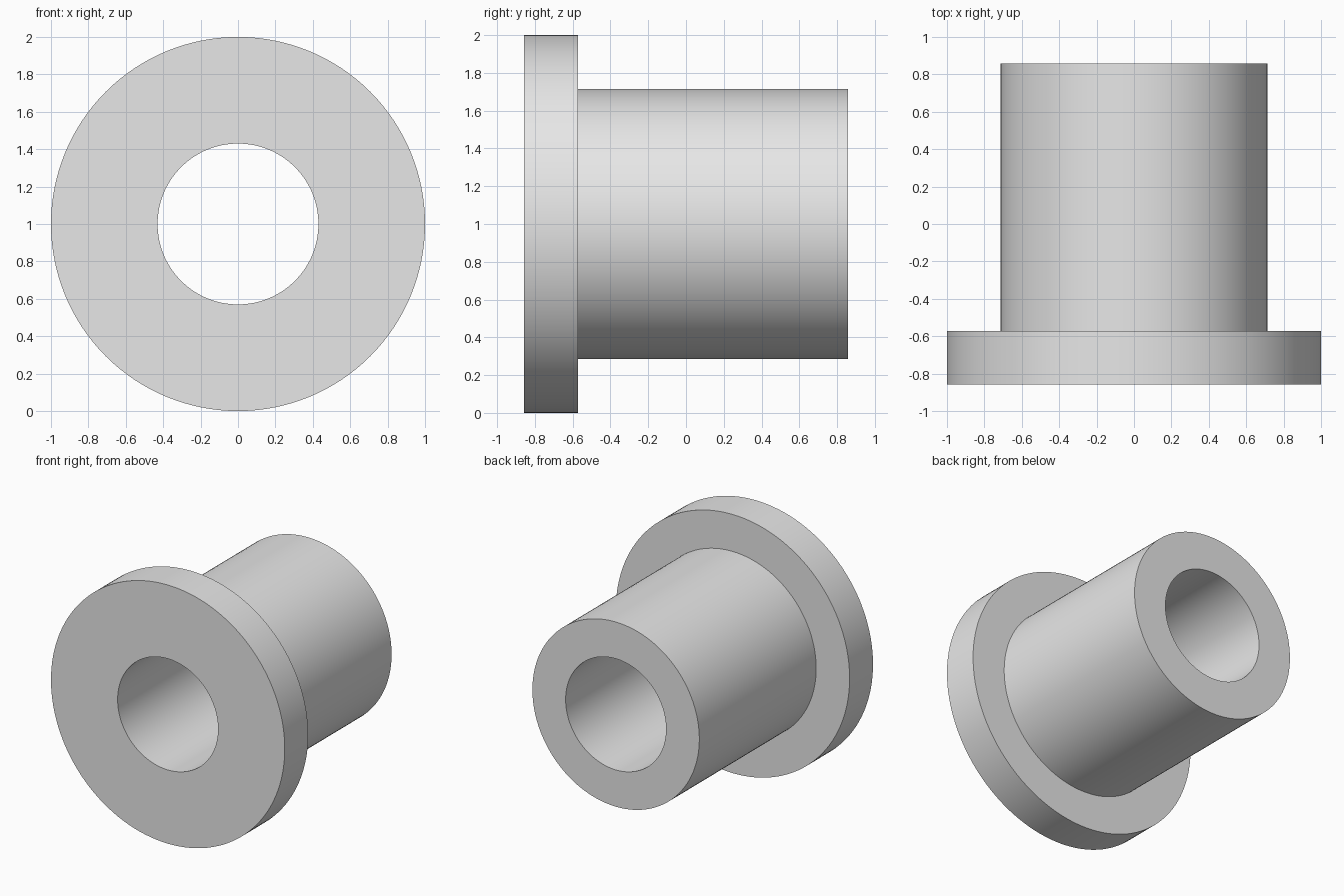
import bpy
import bmesh
import math
from mathutils import Matrix, Vector

cube = bpy.data.objects.get("Cube")
if cube:
    bpy.data.objects.remove(cube, do_unlink=True)

# Overall dimensions
SEGMENTS = 128
FLANGE_RADIUS = 1.0
BARREL_RADIUS = 0.714
BORE_RADIUS = 0.43
FRONT, SHOULDER, BACK = -0.857, -0.571, 0.857

# Plain grey material
grey = bpy.data.materials.new("plain_grey")
grey.use_nodes = True
colour = (0.8, 0.8, 0.8, 1.0)
grey.diffuse_color = colour
grey.node_tree.nodes["Principled BSDF"].inputs["Base Color"].default_value = colour

# Closed half section of the bushing as (radius, y)
profile = [
    (BORE_RADIUS, FRONT),
    (FLANGE_RADIUS, FRONT),
    (FLANGE_RADIUS, SHOULDER),
    (BARREL_RADIUS, SHOULDER),
    (BARREL_RADIUS, BACK),
    (BORE_RADIUS, BACK),
]

# Revolve the section around the y axis
bm = bmesh.new()
verts = [bm.verts.new((r, y, 0)) for r, y in profile]
edges = [bm.edges.new((a, b)) for a, b in zip(verts, verts[1:] + verts[:1])]
bmesh.ops.spin(bm, geom=verts + edges, cent=(0, 0, 0), axis=(0, 1, 0),
               angle=math.tau, steps=SEGMENTS)
bmesh.ops.remove_doubles(bm, verts=bm.verts, dist=0.0005)
bmesh.ops.recalc_face_normals(bm, faces=bm.faces)

# Rest the flange rim on the ground
bmesh.ops.transform(bm, matrix=Matrix.Translation(Vector((0, 0, FLANGE_RADIUS))),
                    verts=bm.verts)

mesh = bpy.data.meshes.new("flanged_bushing")
bm.to_mesh(mesh)
bm.free()
mesh.materials.append(grey)
bushing = bpy.data.objects.new("flanged_bushing", mesh)
bpy.context.collection.objects.link(bushing)

# Smooth round walls, crisp rims
bpy.ops.object.select_all(action="DESELECT")
bushing.select_set(True)
bpy.context.view_layer.objects.active = bushing
bpy.ops.object.shade_smooth_by_angle(angle=math.radians(30))
